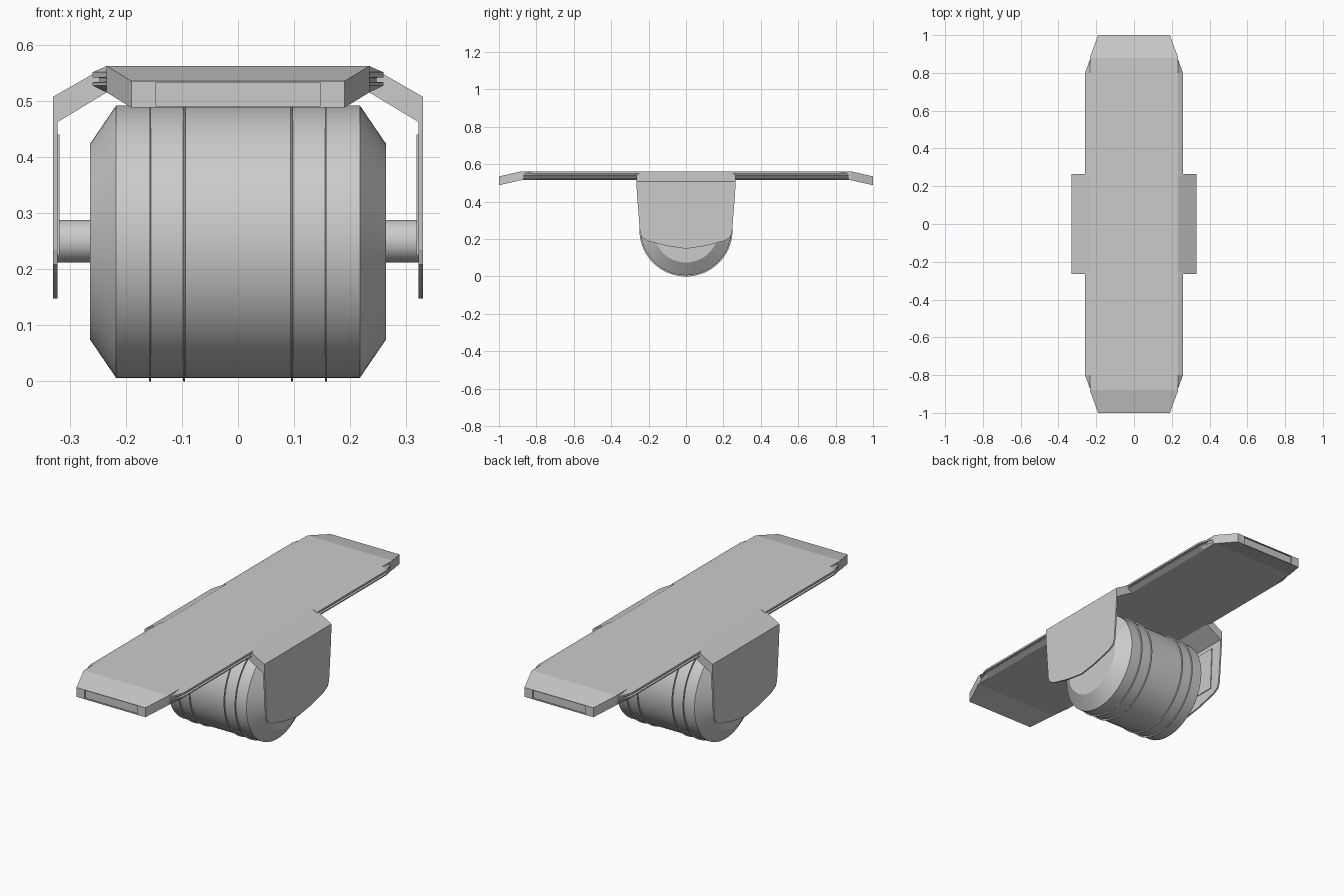
import bpy, bmesh, math
from mathutils import Vector

if "Cube" in bpy.data.objects:
    bpy.data.objects.remove(bpy.data.objects["Cube"])

grey = bpy.data.materials.new("plain grey")
grey.diffuse_color = (0.6, 0.6, 0.6, 1)
grey.use_nodes = True
grey.node_tree.nodes["Principled BSDF"].inputs["Base Color"].default_value = grey.diffuse_color


def make(name, bm, smooth=False):
    bmesh.ops.remove_doubles(bm, verts=bm.verts, dist=1e-5)
    bmesh.ops.recalc_face_normals(bm, faces=bm.faces)
    me = bpy.data.meshes.new(name)
    bm.to_mesh(me)
    bm.free()
    me.materials.append(grey)
    ob = bpy.data.objects.new(name, me)
    bpy.context.collection.objects.link(ob)
    if smooth:
        bpy.ops.object.select_all(action='DESELECT')
        ob.select_set(True)
        bpy.context.view_layer.objects.active = ob
        bpy.ops.object.shade_smooth_by_angle(angle=math.radians(25))
    return ob


def loft(name, rings, smooth=False):
    """Skin a list of closed rings and cap both ends."""
    bm = bmesh.new()
    vs = [[bm.verts.new(p) for p in r] for r in rings]
    n = len(vs[0])
    for a, b in zip(vs, vs[1:]):
        for i in range(n):
            j = (i + 1) % n
            bm.faces.new((a[i], a[j], b[j], b[i]))
    bm.faces.new(vs[0])
    bm.faces.new(vs[-1])
    return make(name, bm, smooth)


def lathe_x(name, profile, zc, n=72):
    """Turn (x, radius) pairs about a line along x."""
    rings = [[(x, r * math.cos(2 * math.pi * i / n), zc + r * math.sin(2 * math.pi * i / n))
              for i in range(n)] for x, r in profile]
    return loft(name, rings, True)


# drum with bevelled ends and four thin raised bands
ZC = 0.249
prof = [(-0.264, 0.174), (-0.217, 0.243)]
for x in (-0.157, -0.096, 0.096, 0.157):
    prof += [(x - 0.002, 0.243), (x - 0.0015, 0.249), (x + 0.0015, 0.249), (x + 0.002, 0.243)]
prof += [(0.217, 0.243), (0.264, 0.174)]
lathe_x("drum", prof, ZC)
lathe_x("axle", [(-0.324, 0.038), (0.324, 0.038)], 0.25, 40)

# long deck, drooping and narrowing at both ends
deck = []
for y, w, top in [(-1, 0.19, 0.535), (-0.88, 0.234, 0.562), (0.88, 0.234, 0.562), (1, 0.19, 0.535)]:
    b = top - 0.047
    deck.append([(-w, y, b), (w, y, b), (w, y, top), (-w, y, top)])
d = loft("deck", deck)

# recessed panel in each end of the deck
for s in (-1, 1):
    bm = bmesh.new()
    bm.from_mesh(d.data)
    f = min(bm.faces, key=lambda f: (f.calc_center_median() - Vector((0, s, 0.511))).length)
    bmesh.ops.inset_region(bm, faces=[f], thickness=0.004)
    for v in f.verts:
        v.co.x = math.copysign(0.147, v.co.x)
    r = bmesh.ops.inset_region(bm, faces=[f], thickness=0.0005, depth=-0.008)
    bm.to_mesh(d.data)
    bm.free()

# grooved rails along the deck edges, two per side
SEC = [(0.228, 0.562), (0.234, 0.562), (0.259, 0.551), (0.259, 0.542), (0.247, 0.541),
       (0.247, 0.534), (0.259, 0.533), (0.259, 0.527), (0.234, 0.515), (0.228, 0.515)]
for sx, side in ((-1, "left"), (1, "right")):
    for sy, end in ((-1, "front"), (1, "back")):
        rings = [[(sx * x, sy * y, z) for x, z in SEC] for y in (0.25, 0.80)]
        rings.append([(sx * min(x, 0.234), sy * 0.87, z) for x, z in SEC])
        loft(f"{side}_{end}_rail", rings)

# side guards: sloped shoulder, hanging plate and shallow inner panel
SHOULDER = [(0.22, 0.562), (0.234, 0.562), (0.33, 0.507), (0.33, 0.462), (0.322, 0.462),
            (0.234, 0.515), (0.22, 0.515)]
HALF = [(0.264, 0.507), (0.262, 0.44), (0.246, 0.235), (0.236, 0.208), (0.205, 0.190), (0.10, 0.163)]
OUTLINE = HALF + [(0, 0.148)] + [(-y, z) for y, z in reversed(HALF)]
PANEL = [(-0.19, 0.225), (0.19, 0.225), (0.2, 0.44), (-0.2, 0.44)]
for s, side in ((-1, "left"), (1, "right")):
    loft(f"{side}_shoulder", [[(s * x, y, z) for x, z in SHOULDER] for y in (-0.264, 0.264)])
    loft(f"{side}_guard", [[(s * x, y, z) for y, z in OUTLINE] for x in (0.322, 0.33)])
    loft(f"{side}_inner_panel", [[(s * x, y, z) for y, z in PANEL] for x in (0.318, 0.323)])
